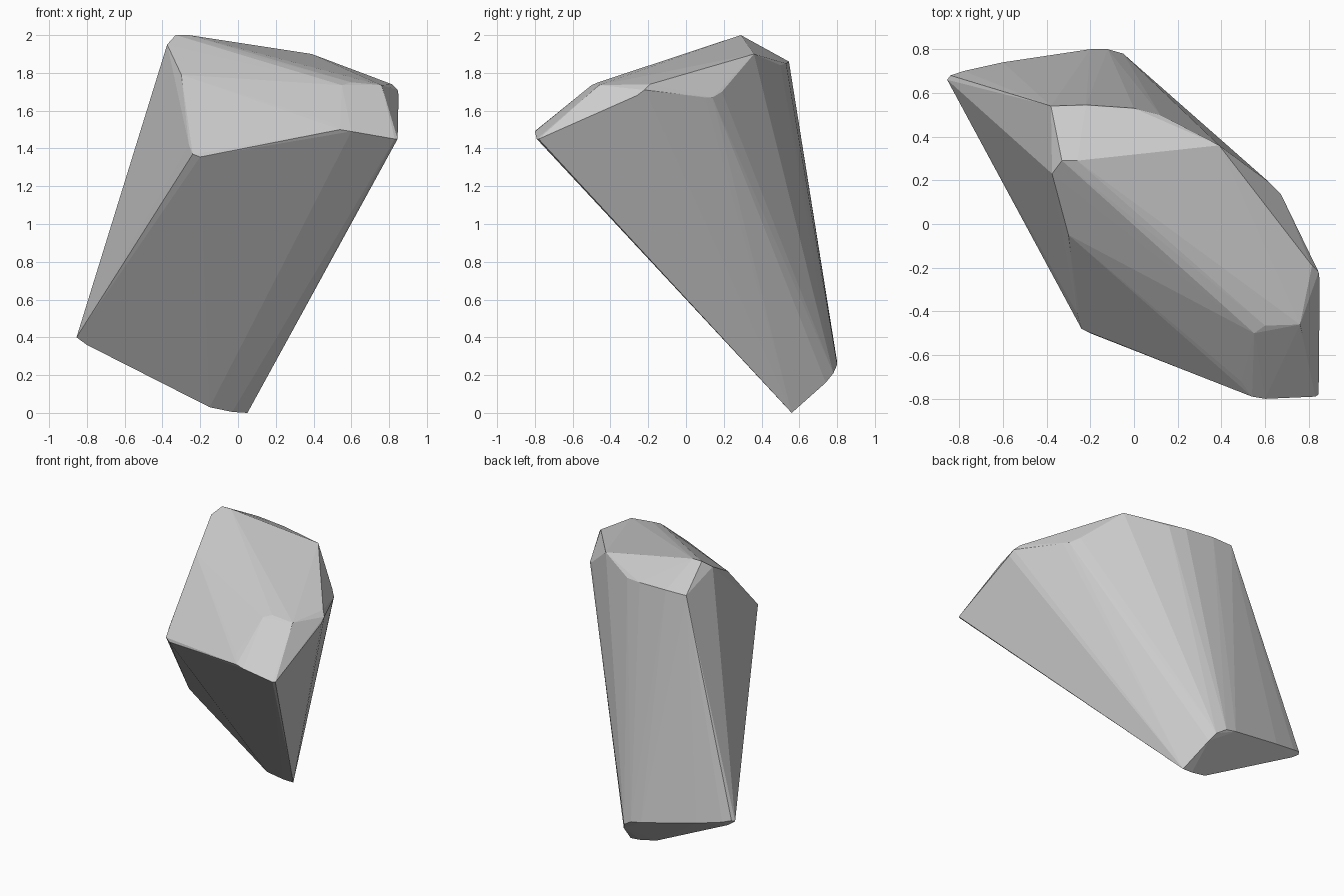
import bpy, bmesh

# Corner rings of the chipped boulder
crown = [(-0.33, 0.29, 2.0), (-0.26, 0.29, 2.0), (-0.375, 0.23, 1.95),
         (-0.38, 0.54, 1.86), (-0.22, 0.545, 1.86), (0.0, 0.53, 1.85),
         (0.12, 0.50, 1.84), (0.39, 0.36, 1.90)]
shoulder = [(0.62, 0.19, 1.70), (0.67, 0.14, 1.67), (0.69, 0.10, 1.67),
            (0.815, -0.19, 1.74), (0.845, -0.22, 1.71), (0.85, -0.26, 1.68),
            (0.76, -0.46, 1.735), (0.60, -0.465, 1.75), (0.55, -0.50, 1.735)]
front_lip = [(0.845, -0.78, 1.45), (0.83, -0.79, 1.45), (0.60, -0.80, 1.49),
             (0.54, -0.79, 1.50), (0.49, -0.72, 1.54), (-0.20, -0.50, 1.355),
             (-0.24, -0.48, 1.37), (-0.26, -0.41, 1.42), (-0.30, -0.05, 1.79)]
base = [(-0.855, 0.66, 0.40), (-0.80, 0.66, 0.36), (-0.84, 0.68, 0.41),
        (-0.78, 0.70, 0.39), (-0.60, 0.74, 0.35), (-0.20, 0.80, 0.27),
        (-0.12, 0.80, 0.255), (-0.05, 0.78, 0.21), (-0.02, 0.74, 0.16),
        (0.05, 0.56, 0.0), (-0.03, 0.555, 0.005), (-0.15, 0.545, 0.03)]

# Wrap the corners in a faceted convex skin
bm = bmesh.new()
for co in crown + shoulder + front_lip + base:
    bm.verts.new(co)
hull = bmesh.ops.convex_hull(bm, input=bm.verts[:])
loose = [v for v in bm.verts if not v.link_faces]
bmesh.ops.delete(bm, geom=loose, context='VERTS')
bmesh.ops.recalc_face_normals(bm, faces=bm.faces[:])

mesh = bpy.data.meshes.new("boulder")
bm.to_mesh(mesh)
bm.free()
boulder = bpy.data.objects.new("boulder", mesh)
bpy.context.collection.objects.link(boulder)
